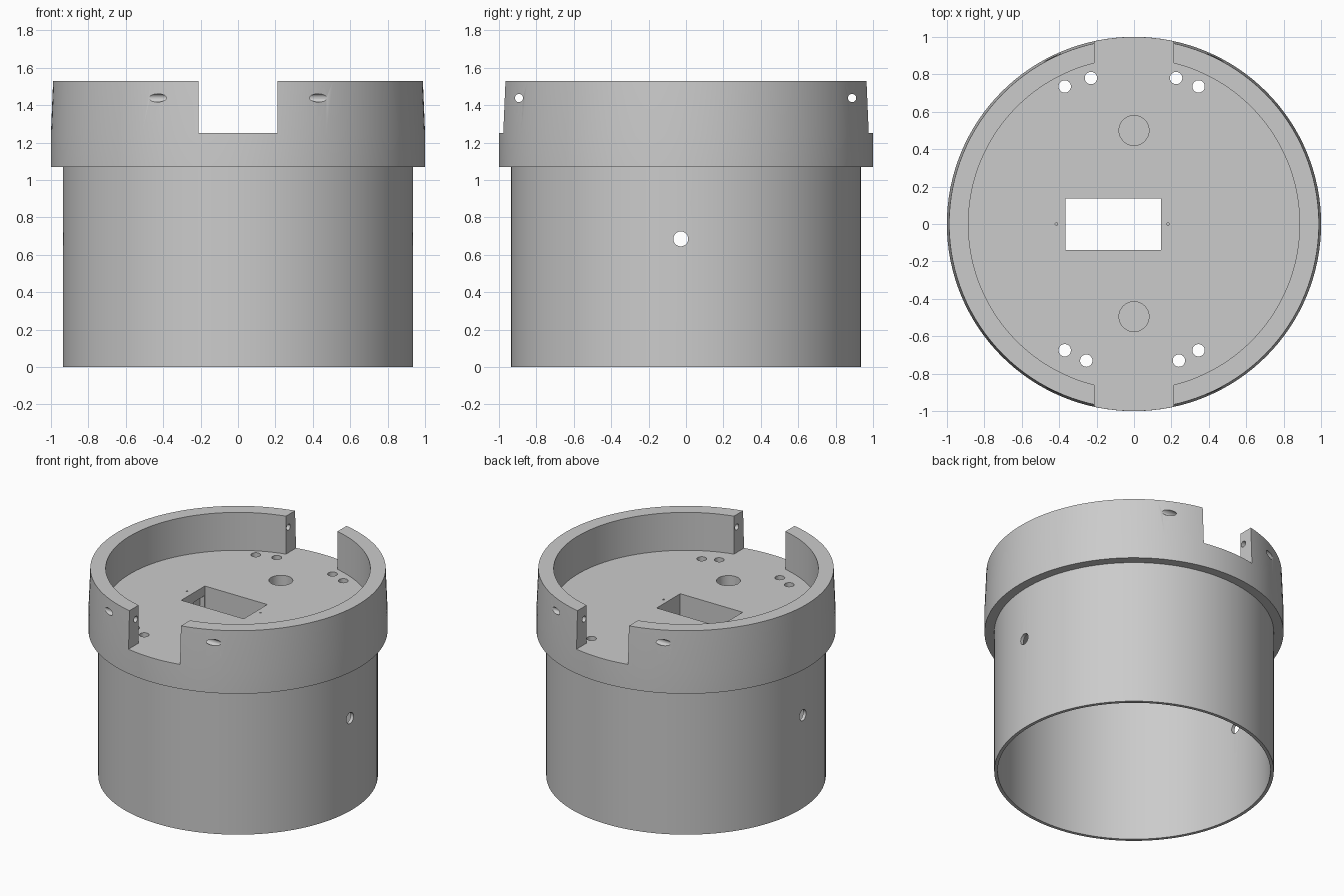
import bpy, bmesh, math
from mathutils import Matrix, Vector

cube = bpy.data.objects.get("Cube")
if cube:
    bpy.data.objects.remove(cube, do_unlink=True)

grey = bpy.data.materials.new("plain grey")
grey.use_nodes = True
colour = (0.6, 0.6, 0.6, 1)
grey.diffuse_color = colour
grey.node_tree.nodes["Principled BSDF"].inputs["Base Color"].default_value = colour

SEGMENTS = 128
FLOOR, UNDERSIDE, TOP = 1.25, 1.07, 1.53


def make_object(name, bm):
    bmesh.ops.recalc_face_normals(bm, faces=bm.faces)
    mesh = bpy.data.meshes.new(name)
    bm.to_mesh(mesh)
    bm.free()
    mesh.materials.append(grey)
    obj = bpy.data.objects.new(name, mesh)
    bpy.context.collection.objects.link(obj)
    return obj


def lathe(name, profile):
    """Turn a profile of (radius, height) and cap both its ends."""
    bm = bmesh.new()
    rings = []
    for r, z in profile:
        angles = [math.tau * i / SEGMENTS for i in range(SEGMENTS)]
        rings.append([bm.verts.new((r * math.cos(a), r * math.sin(a), z)) for a in angles])
    for low, high in zip(rings, rings[1:]):
        for i in range(SEGMENTS):
            j = (i + 1) % SEGMENTS
            bm.faces.new((low[i], low[j], high[j], high[i]))
    bm.faces.new(rings[0])
    bm.faces.new(rings[-1])
    return make_object(name, bm)


def cut(obj, name, bm):
    """Subtract a solid from obj, then discard the solid."""
    cutter = make_object(name, bm)
    cutter.hide_render = True
    mod = obj.modifiers.new(name, "BOOLEAN")
    mod.operation = "DIFFERENCE"
    mod.solver = "EXACT"
    mod.object = cutter
    bpy.context.view_layer.objects.active = obj
    bpy.ops.object.modifier_apply(modifier=mod.name)
    bpy.data.objects.remove(cutter, do_unlink=True)


def cut_box(obj, name, low, high):
    bm = bmesh.new()
    bmesh.ops.create_cube(bm, size=2)
    for v in bm.verts:
        v.co = [h if c > 0 else l for c, l, h in zip(v.co, low, high)]
    cut(obj, name, bm)


def cut_hole(obj, name, start, end, radius, sides=32):
    start, end = Vector(start), Vector(end)
    axis = end - start
    turn = axis.to_track_quat("Z", "Y").to_matrix().to_4x4()
    bm = bmesh.new()
    bmesh.ops.create_cone(bm, cap_ends=True, segments=sides, radius1=radius, radius2=radius,
                          depth=axis.length,
                          matrix=Matrix.Translation((start + end) / 2) @ turn)
    cut(obj, name, bm)


# Hollow body, thick floor plate and tapered rim in one turned solid
housing = lathe("round_housing", [
    (0.885, FLOOR), (0.885, TOP), (0.988, TOP), (1, 1.24), (1, UNDERSIDE),
    (0.935, UNDERSIDE), (0.935, 0), (0.912, 0), (0.912, UNDERSIDE)])

# Gaps in the rim at front and back
cut_box(housing, "rim_gap", (-0.21, -1.2, FLOOR), (0.21, 1.2, 2))

# Rectangular window with a cable slot low in its side wall
cut_box(housing, "window", (-0.365, -0.14, 1), (0.145, 0.135, 1.4))
cut_box(housing, "cable_slot", (-0.4, 0.01, 1), (-0.3, 0.13, 1.18))
for x in (-0.415, 0.182):
    cut_hole(housing, "screw_hole", (x, 0, 1.13), (x, 0, 1.4), 0.007, 12)

# Shallow round pockets
for y in (-0.495, 0.5):
    cut_hole(housing, "pocket", (0, y, 1.14), (0, y, 1.4), 0.08, 48)

# Floor holes in pairs beside the gaps
for x, y in [(-0.37, 0.735), (-0.23, 0.78), (0.225, 0.78), (0.345, 0.735),
             (-0.37, -0.675), (-0.255, -0.73), (0.24, -0.73), (0.345, -0.675)]:
    cut_hole(housing, "floor_hole", (x, y, 1), (x, y, 1.4), 0.033)

# Pin holes through the rim ends, and one pair through the body
for y in (-0.893, 0.888):
    cut_hole(housing, "pin_hole", (-1.2, y, 1.438), (1.2, y, 1.438), 0.022)
cut_hole(housing, "side_hole", (-1.2, -0.028, 0.685), (1.2, -0.028, 0.685), 0.04)

bpy.ops.object.select_all(action="DESELECT")
housing.select_set(True)
bpy.context.view_layer.objects.active = housing
bpy.ops.object.shade_smooth_by_angle(angle=math.radians(30))
